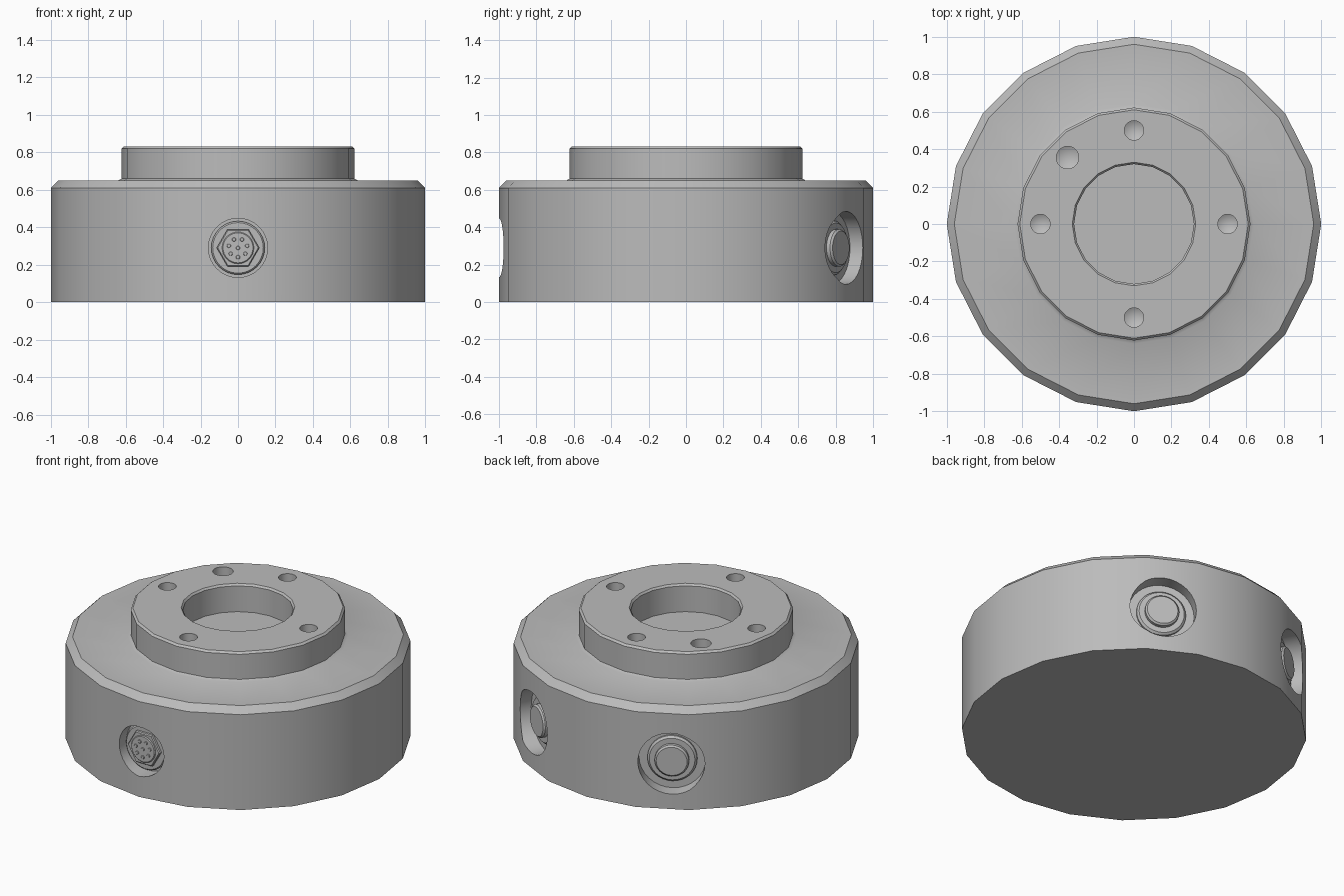
import bpy, bmesh
from math import cos, sin, pi, radians
from mathutils import Matrix, Vector

cube = bpy.data.objects.get("Cube")
if cube:
    bpy.data.objects.remove(cube, do_unlink=True)

grey = bpy.data.materials.new("machined_grey")
grey.use_nodes = True
grey.diffuse_color = (0.5, 0.5, 0.5, 1)
grey.node_tree.nodes["Principled BSDF"].inputs["Base Color"].default_value = (0.5, 0.5, 0.5, 1)


def lathe(name, profile, sides=32, matrix=Matrix(), phase=0.0):
    """Closed solid of revolution about z from (radius, height) points."""
    bm = bmesh.new()
    rings = []
    for r, h in profile:
        if r == 0:
            rings.append([bm.verts.new((0, 0, h))] * sides)
        else:
            rings.append([bm.verts.new((r * cos(phase + 2 * pi * i / sides),
                                        r * sin(phase + 2 * pi * i / sides), h))
                          for i in range(sides)])
    for low, high in zip(rings, rings[1:]):
        for i in range(sides):
            j = (i + 1) % sides
            corners = list(dict.fromkeys((low[i], low[j], high[j], high[i])))
            bm.faces.new(corners)
    bmesh.ops.recalc_face_normals(bm, faces=bm.faces)
    bm.transform(matrix)
    mesh = bpy.data.meshes.new(name)
    bm.to_mesh(mesh)
    bm.free()
    mesh.materials.append(grey)
    obj = bpy.data.objects.new(name, mesh)
    bpy.context.collection.objects.link(obj)
    return obj


def activate(obj):
    bpy.ops.object.select_all(action='DESELECT')
    obj.select_set(True)
    bpy.context.view_layer.objects.active = obj


def smooth(obj):
    activate(obj)
    bpy.ops.object.shade_smooth_by_angle(angle=radians(30))


def radial(azimuth):
    """Turns the lathe axis outward through the side wall."""
    return (Matrix.Translation((0, 0, 0.29)) @ Matrix.Rotation(radians(azimuth), 4, 'Z')
            @ Matrix.Rotation(pi / 2, 4, 'Y'))


def cylinder(name, radius, low, high, matrix, chamfer=0.008, sides=32, phase=0.0):
    profile = [(0, low), (radius, low), (radius, high - chamfer), (radius - chamfer, high), (0, high)]
    obj = lathe(name, profile, sides, matrix, phase)
    smooth(obj)
    return obj


# Housing: drum, raised boss and shallow centre bore
housing = lathe("housing", [
    (0, 0), (1, 0), (1, 0.61), (0.96, 0.65), (0.64, 0.65), (0.622, 0.66), (0.622, 0.82),
    (0.61, 0.832), (0.33, 0.832), (0.32, 0.82), (0.32, 0.655), (0, 0.655)], sides=20)

# Side wells and drilled mounting holes
FRONT, REAR = -90, (60, 120)
cutters = [lathe("well_cutter", [(0, 0.9), (r, 0.9), (r, 1.1), (0, 1.1)], 32, radial(a))
           for a, r in [(FRONT, 0.158)] + [(a, 0.195) for a in REAR]]
for x, y, r in [(0.5, 0, 0.052), (-0.5, 0, 0.052), (0, 0.5, 0.052), (0, -0.5, 0.052), (-0.355, 0.355, 0.06)]:
    cutters.append(lathe("drill_cutter", [(0, 0.66), (r, 0.69), (r, 0.95), (0, 0.95)], 20,
                         Matrix.Translation((x, y, 0))))
activate(housing)
for cutter in cutters:
    cutter.hide_render = True
    cut = housing.modifiers.new("cut", 'BOOLEAN')
    cut.operation = 'DIFFERENCE'
    cut.solver = 'EXACT'
    cut.object = cutter
    bpy.ops.object.modifier_apply(modifier=cut.name)
for cutter in cutters:
    bpy.data.objects.remove(cutter, do_unlink=True)
smooth(housing)

# Round shading over the drum wall
mesh = housing.data
normals = [Vector((0, 0, 0)) for _ in mesh.loops]
for face in mesh.polygons:
    outward = Vector((face.center.x, face.center.y, 0)).normalized()
    if face.normal.dot(outward) > 0.9 and all(
            mesh.vertices[v].co.xy.length > 0.95 for v in face.vertices):
        for loop in face.loop_indices:
            co = mesh.vertices[mesh.loops[loop].vertex_index].co
            normals[loop] = Vector((co.x, co.y, 0)).normalized()
mesh.normals_split_custom_set(normals)

# Rear couplings: flange, collar and plug
for side, azimuth in zip(("left", "right"), REAR):
    m = radial(azimuth)
    cylinder(side + "_coupling_flange", 0.145, 0.88, 0.925, m, 0.012)
    cylinder(side + "_coupling_plug", 0.1, 0.88, 0.957, m, 0.01)

# Front socket: flange, hexagon, insert and contacts
m = radial(FRONT)
cylinder("socket_flange", 0.143, 0.88, 0.935, m)
cylinder("socket_hexagon", 0.114, 0.88, 0.955, m, 0.006, 6, pi / 2)
cylinder("socket_insert", 0.085, 0.88, 0.962, m, 0.005)
spots = [(0, 0)] + [(0.05 * cos(2 * pi * i / 7), 0.05 * sin(2 * pi * i / 7)) for i in range(7)]
for x, y in spots:
    cylinder("socket_contact", 0.011, 0.95, 0.967, m @ Matrix.Translation((x, y, 0)), 0.002, 12)
